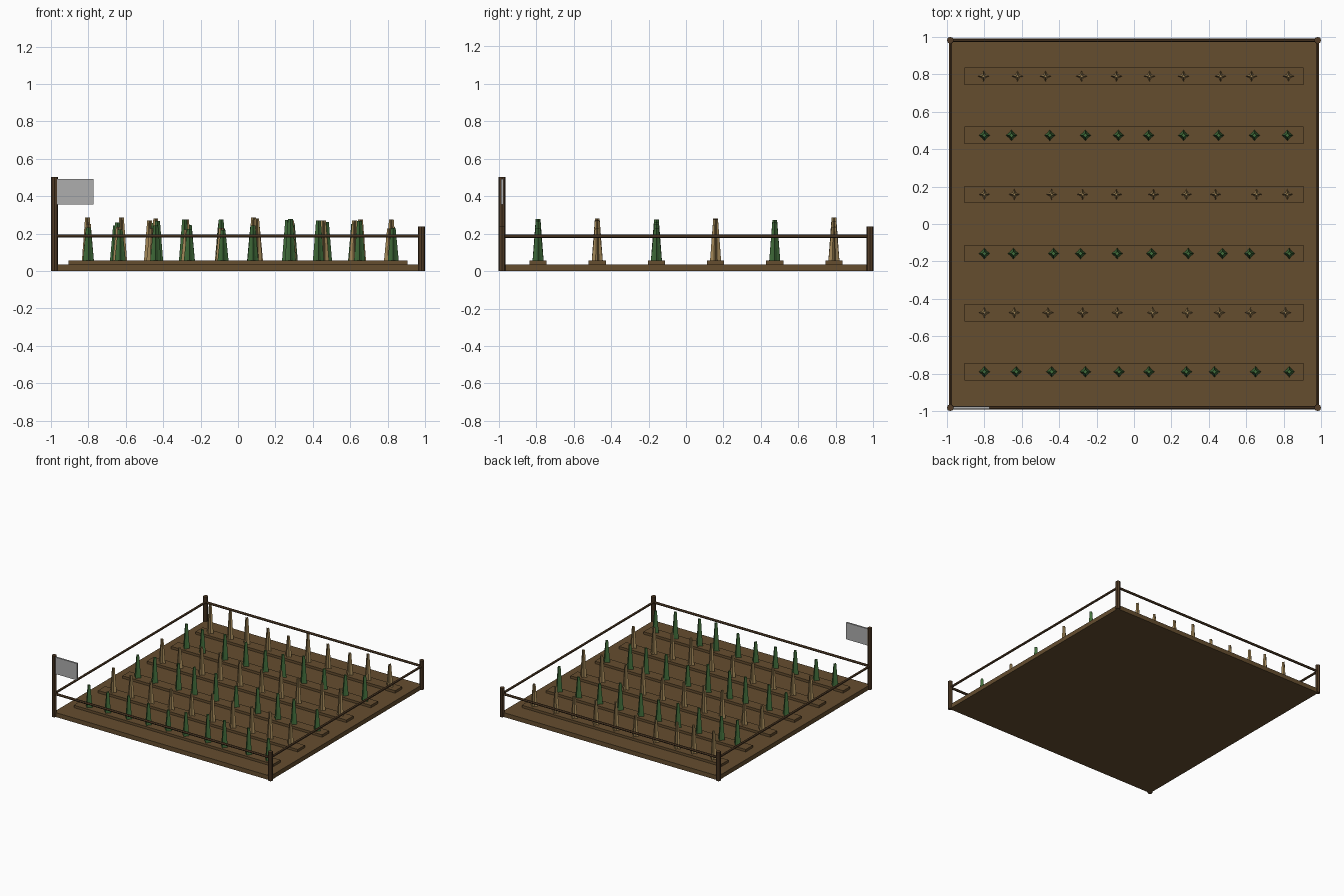
import bpy, bmesh, math, random
from mathutils import Vector

if "Cube" in bpy.data.objects:
    bpy.data.objects.remove(bpy.data.objects["Cube"])
random.seed(4)

def material(name, rgb):
    m = bpy.data.materials.new(name)
    m.diffuse_color = (*rgb, 1)
    m.use_nodes = True
    m.node_tree.nodes["Principled BSDF"].inputs["Base Color"].default_value = m.diffuse_color
    return m

SOIL = material("soil brown", (0.13, 0.075, 0.028))
WOOD = material("dark wood", (0.085, 0.046, 0.02))
TAN = material("dry tan", (0.36, 0.24, 0.095))
GREEN = material("leaf green", (0.055, 0.16, 0.045))
GREY = material("sign grey", (0.42, 0.42, 0.42))

def finish(bm, name, mat):
    bmesh.ops.recalc_face_normals(bm, faces=bm.faces)
    me = bpy.data.meshes.new(name)
    bm.to_mesh(me)
    bm.free()
    me.materials.append(mat)
    ob = bpy.data.objects.new(name, me)
    bpy.context.collection.objects.link(ob)
    return ob

def box(name, lo, hi, mat):
    bm = bmesh.new()
    bmesh.ops.create_cube(bm, size=1)
    for v in bm.verts:
        v.co = Vector([(lo[i] + hi[i]) / 2 + v.co[i] * (hi[i] - lo[i]) for i in range(3)])
    return finish(bm, name, mat)

def rod(name, a, b, r, mat, sides=8):
    a, b = Vector(a), Vector(b)
    bm = bmesh.new()
    bmesh.ops.create_cone(bm, cap_ends=True, segments=sides, radius1=r, radius2=r, depth=(b - a).length)
    q = Vector((0, 0, 1)).rotation_difference(b - a)
    for v in bm.verts:
        v.co = q @ v.co + (a + b) / 2
    return finish(bm, name, mat)

def add_plant(bm, x, y, z0, z1, outer, inner, top):
    # tapered stalk with a four-pointed star section
    rings = []
    for z, s in ((z0, 1), (z1, top)):
        ring = []
        for k in range(8):
            r = (inner if k % 2 else outer) * s
            t = k * math.pi / 4
            ring.append(bm.verts.new((x + r * math.cos(t), y + r * math.sin(t), z)))
        rings.append(ring)
    for k in range(8):
        j = (k + 1) % 8
        bm.faces.new((rings[0][k], rings[0][j], rings[1][j], rings[1][k]))
    bm.faces.new(rings[0][::-1])
    bm.faces.new(rings[1])

# ground slab
E = 0.982
box("ground_slab", (-0.985, -0.985, 0), (0.985, 0.985, 0.036), SOIL)

# planting beds and crops, front to back
ROWS = [
    (-.80, -.63, -.44, -.26, -.08, .08, .28, .43, .65, .83),
    (-.80, -.64, -.46, -.275, -.09, .10, .285, .457, .623, .81),
    (-.80, -.645, -.43, -.286, -.09, .094, .29, .473, .618, .83),
    (-.80, -.64, -.44, -.275, -.094, .104, .28, .436, .655, .82),
    (-.80, -.655, -.45, -.26, -.083, .078, .265, .452, .644, .82),
    (-.805, -.623, -.473, -.28, -.094, .083, .265, .463, .628, .826),
]
BACK_TOPS = (.285, .285, .27, .235, .22, .285, .25, .23, .267, .235)
for i, xs in enumerate(ROWS):
    y = -0.79 + 0.316 * i
    box(f"bed_{i + 1}", (-0.907, y - 0.046, 0.03), (0.907, y + 0.046, 0.056), SOIL)
    green = i % 2 == 0
    bm = bmesh.new()
    for k, x in enumerate(xs):
        top = BACK_TOPS[k] if i == 5 else random.uniform(0.215, 0.285)
        add_plant(bm, x, y, 0.05, top, 0.03, 0.019 if green else 0.013, 0.42)
    finish(bm, f"{'green' if green else 'dry'}_crop_row_{i + 1}", GREEN if green else TAN)

# corner posts, the front left one taller
for sx in (-1, 1):
    for sy in (-1, 1):
        tall = sx < 0 and sy < 0
        name = f"{'front' if sy < 0 else 'back'}_{'left' if sx < 0 else 'right'}_post"
        rod(name, (sx * E, sy * E, 0), (sx * E, sy * E, 0.503 if tall else 0.237), 0.0185, WOOD)

# fence rails
for s, n in ((-1, "front"), (1, "back")):
    rod(n + "_rail", (-E, s * E, 0.187), (E, s * E, 0.187), 0.0095, WOOD, 6)
for s, n in ((-1, "left"), (1, "right")):
    rod(n + "_rail", (s * E, -E, 0.187), (s * E, E, 0.187), 0.0095, WOOD, 6)

# sign panel on the tall post
box("sign_panel", (-0.972, -E - 0.007, 0.355), (-0.772, -E + 0.007, 0.492), GREY)
